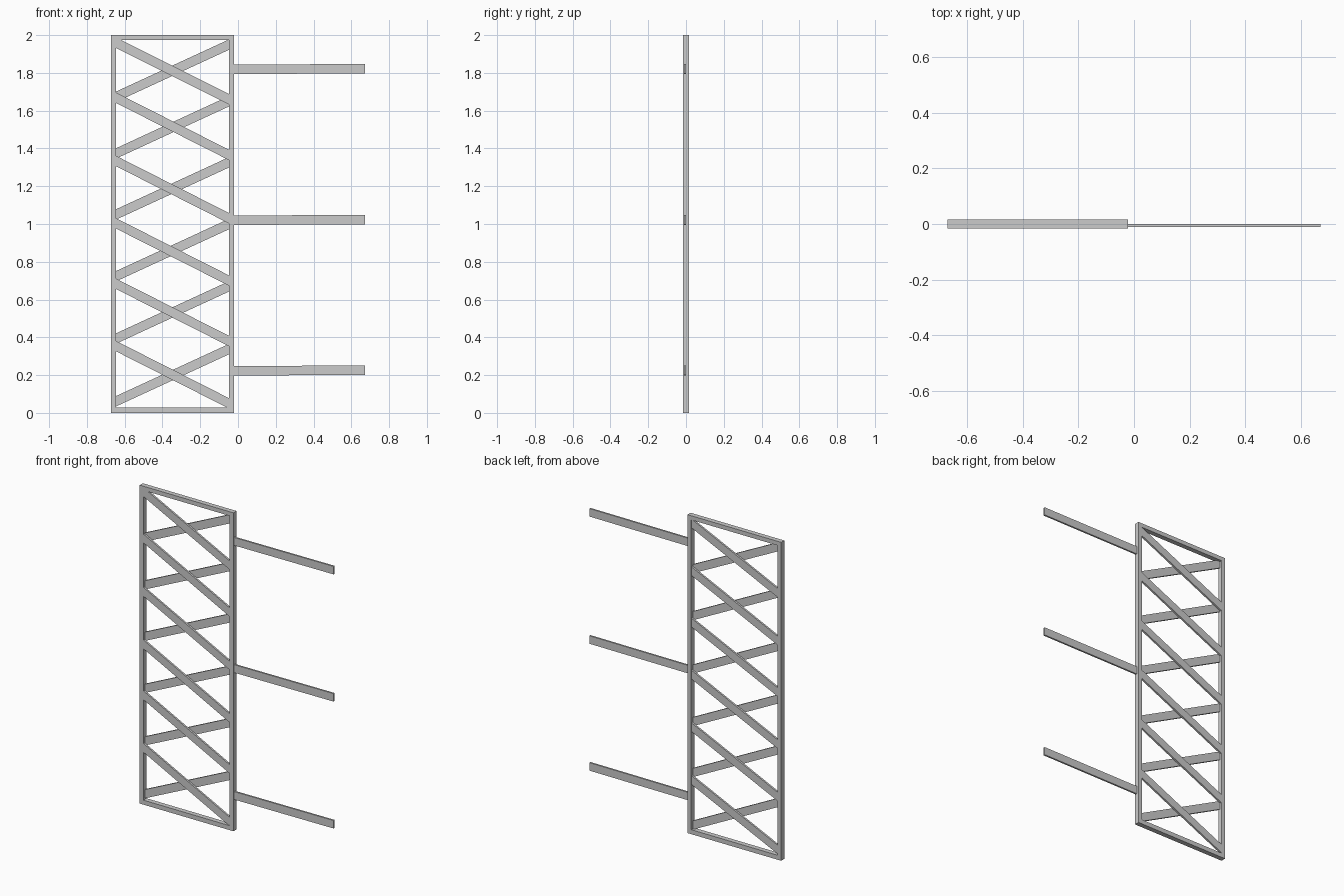
import bpy, bmesh

if "Cube" in bpy.data.objects:
    bpy.data.objects.remove(bpy.data.objects["Cube"])

X0, X1 = -0.672, -0.021      # outer frame sides
I0, I1 = -0.647, -0.047      # inner frame sides
HALF = 0.0155                # half depth of the frame


def new_object(name, bm):
    bmesh.ops.recalc_face_normals(bm, faces=bm.faces)
    me = bpy.data.meshes.new(name)
    bm.to_mesh(me)
    bm.free()
    ob = bpy.data.objects.new(name, me)
    bpy.context.collection.objects.link(ob)
    return ob


def prism(name, profile, y0, y1):
    """Extrude an x/z outline from y0 to y1."""
    bm = bmesh.new()
    face = bm.faces.new([bm.verts.new((x, y0, z)) for x, z in profile])
    ext = bmesh.ops.extrude_face_region(bm, geom=[face])
    verts = [g for g in ext["geom"] if isinstance(g, bmesh.types.BMVert)]
    bmesh.ops.translate(bm, verts=verts, vec=(0, y1 - y0, 0))
    return new_object(name, bm)


# rectangular outer frame as one closed ring
bm = bmesh.new()
outer = [(X0, 0), (X1, 0), (X1, 2), (X0, 2)]
inner = [(I0, 0.028), (I1, 0.028), (I1, 1.974), (I0, 1.974)]
loops = [[bm.verts.new((x, y, z)) for x, z in pts]
         for pts, y in ((outer, -HALF), (outer, HALF), (inner, HALF), (inner, -HALF))]
for a, b in zip(loops, loops[1:] + loops[:1]):
    for i in range(4):
        j = (i + 1) % 4
        bm.faces.new((a[i], a[j], b[j], b[i]))
new_object("frame", bm)


# crossing lattice slats: falling ones in front, rising ones behind
def slat(name, z_left, z_right, y0, y1, h=0.0275):
    prism(name, [(I0, z_left - h), (I1, z_right - h),
                 (I1, z_right + h), (I0, z_left + h)], y0, y1)


right_z = [1.66, 1.365, 1.03, 0.70, 0.38, 0.05]
for i, z in enumerate(right_z):
    slat(f"front_slat_{i + 1}", min(z + 0.304, 1.96), z, -0.012, 0)
rising_z = [1.95, 1.65, 1.327, 1.0, 0.67, 0.338]
for i, z in enumerate(rising_z):
    slat(f"back_slat_{i + 1}", z - 0.277, z, 0, 0.012)

# three side bars reaching out from the frame
for i, z in enumerate((0.198, 0.995, 1.794)):
    prism(f"side_bar_{i + 1}", [(X1, z), (0.672, z + 0.003),
                                (0.672, z + 0.053), (X1, z + 0.05)], -0.011, 0)
